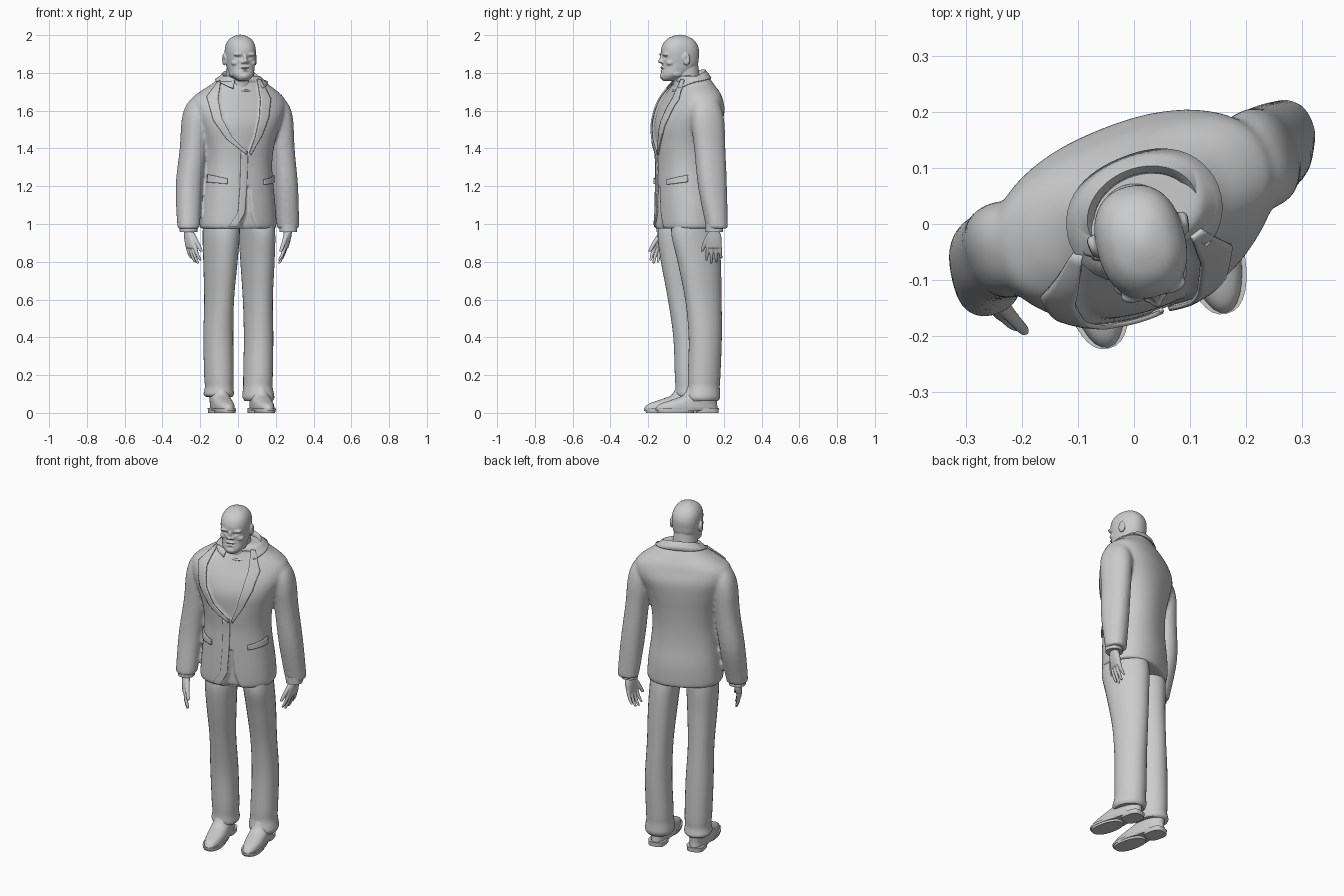
import bpy, bmesh, math
from mathutils import Vector, Matrix
from mathutils.bvhtree import BVHTree

if "Cube" in bpy.data.objects:
    bpy.data.objects.remove(bpy.data.objects["Cube"])

TWIST = math.radians(22)   # the whole body is turned a little


def loft(bm, rings, yaw=0.0, p=2.3, n=32, steps=4):
    """Stack of superellipse rings (z, cx, cy, rx, ry), smoothly interpolated and capped."""
    R = [Vector(r) for r in rings]
    dense = []
    for i in range(len(R) - 1):
        a, b = R[max(i - 1, 0)], R[i]
        c, d = R[i + 1], R[min(i + 2, len(R) - 1)]
        for s in range(steps):
            t = s / steps
            dense.append(0.5 * (2 * b + (c - a) * t + (2 * a - 5 * b + 4 * c - d) * t * t
                                + (3 * b - a - 3 * c + d) * t ** 3))
    dense.append(R[-1])
    cy, sy = math.cos(yaw), math.sin(yaw)
    loops = []
    for z, ox, oy, rx, ry in dense:
        row = []
        for k in range(n):
            t = 2 * math.pi * k / n
            c, s = math.cos(t), math.sin(t)
            x = rx * math.copysign(abs(c) ** (2 / p), c)
            y = ry * math.copysign(abs(s) ** (2 / p), s)
            row.append(bm.verts.new((ox + x * cy - y * sy, oy + x * sy + y * cy, z)))
        loops.append(row)
    for a, b in zip(loops, loops[1:]):
        for k in range(n):
            bm.faces.new((a[k], a[(k + 1) % n], b[(k + 1) % n], b[k]))
    bm.faces.new(loops[0])
    bm.faces.new(loops[-1])


def ball(bm, loc, size):
    bmesh.ops.create_uvsphere(bm, u_segments=20, v_segments=12, radius=1,
                              matrix=Matrix.Translation(loc) @ Matrix.Diagonal((*size, 1)))


def finish(name, bm, matrix=None, voxel=0, smooth=0, solid=0):
    """Turn a bmesh into a shaded object; voxel > 0 fuses overlapping pieces."""
    if matrix:
        bm.transform(matrix)
    bmesh.ops.recalc_face_normals(bm, faces=bm.faces)
    me = bpy.data.meshes.new(name)
    bm.to_mesh(me)
    bm.free()
    ob = bpy.data.objects.new(name, me)
    bpy.context.collection.objects.link(ob)
    if voxel:
        m = ob.modifiers.new("fuse", 'REMESH')
        m.mode, m.voxel_size = 'VOXEL', voxel
        m = ob.modifiers.new("soften", 'SMOOTH')
        m.factor, m.iterations = 0.5, smooth
        dg = bpy.context.evaluated_depsgraph_get()
        ob.data = bpy.data.meshes.new_from_object(ob.evaluated_get(dg))
        ob.modifiers.clear()
    if solid:
        m = ob.modifiers.new("thickness", 'SOLIDIFY')
        m.thickness, m.offset = solid, 0
    bpy.ops.object.select_all(action='DESELECT')
    bpy.context.view_layer.objects.active = ob
    ob.select_set(True)
    bpy.ops.object.shade_smooth_by_angle(angle=math.radians(50))
    return ob


def along(pts, t):
    f = t * (len(pts) - 1)
    i = min(int(f), len(pts) - 2)
    return Vector(pts[i]).lerp(Vector(pts[i + 1]), f - i)


def grid(name, rows, solid):
    bm = bmesh.new()
    V = [[bm.verts.new(p) for p in r] for r in rows]
    for a, b in zip(V, V[1:]):
        for k in range(len(a) - 1):
            bm.faces.new((a[k], a[k + 1], b[k + 1], b[k]))
    return finish(name, bm, solid=solid)


def place(x, y, z, yaw):
    return Matrix.Translation((x, y, z)) @ Matrix.Rotation(yaw, 4, 'Z')


# Jacket body, kept as a projection surface for the lapels and pockets
bm = bmesh.new()
loft(bm, [(.975, 0, .005, .2, .153), (1.0, 0, .005, .206, .158), (1.1, 0, .005, .199, .16),
          (1.22, 0, 0, .186, .155), (1.32, 0, 0, .18, .155), (1.42, 0, 0, .192, .163),
          (1.52, 0, .005, .225, .17), (1.6, 0, .02, .258, .16), (1.66, 0, .028, .258, .138),
          (1.70, .005, .033, .215, .122), (1.74, .01, .033, .155, .102), (1.785, .015, .03, .105, .08)],
     TWIST, n=64)
bmesh.ops.recalc_face_normals(bm, faces=bm.faces)
body = BVHTree.FromBMesh(bm)

# Sleeves, fused with the body
loft(bm, [(.975, -.262, -.108, .054, .054), (1.0, -.262, -.105, .059, .058), (1.2, -.26, -.065, .067, .075),
          (1.4, -.238, -.05, .066, .082), (1.55, -.226, -.045, .067, .087), (1.63, -.21, -.04, .06, .074),
          (1.68, -.19, -.035, .035, .045)], TWIST)
loft(bm, [(.975, .264, .164, .054, .054), (1.0, .264, .162, .058, .058), (1.2, .25, .14, .064, .077),
          (1.4, .232, .126, .062, .084), (1.55, .22, .114, .066, .09), (1.63, .205, .104, .06, .076),
          (1.68, .185, .1, .035, .045)], TWIST)
jacket = finish("jacket", bm, voxel=.0085, smooth=9)

# Sink the shirt opening and the gap between the front tails
left_in = [(-.09, 1.755), (-.105, 1.66), (-.085, 1.56), (-.03, 1.46), (.05, 1.38)]
right_in = [(.1, 1.765), (.118, 1.66), (.112, 1.56), (.09, 1.46), (.06, 1.38)]
tail_l, tail_r = [(.046, 1.2), (.035, 1.06), (-.01, .9)], [(.054, 1.2), (.066, 1.06), (.115, .9)]


def x_at(pts, z):
    for (x0, z0), (x1, z1) in zip(pts, pts[1:]):
        if z1 <= z <= z0:
            return x0 + (x1 - x0) * (z - z0) / (z1 - z0)


normals = [v.normal.copy() for v in jacket.data.vertices]
for v, nrm in zip(jacket.data.vertices, normals):
    for a, b, depth in ((left_in, right_in, .012), (tail_l, tail_r, .024)):
        xa, xb = x_at(a, v.co.z), x_at(b, v.co.z)
        if nrm.y < -.15 and v.co.y < 0 and xa is not None and xb is not None:
            inside = min(v.co.x - xa, xb - v.co.x) + .012
            v.co.y += depth * max(0, min(1, inside / .022))


def strip(name, a, b, lift, side=False, solid=.008):
    """Cloth strip between two outlines, draped on the jacket from the front or from +x."""
    rows = []
    for i in range(25):
        p, q = along(a, i / 24), along(b, i / 24)
        row = []
        for k in range(7):
            u, z = p.lerp(q, k / 6)
            o, d = (Vector((1, u, z)), Vector((-1, 0, 0))) if side else (Vector((u, -1, z)), Vector((0, 1, 0)))
            hit, nrm, _, _ = body.ray_cast(o, d)
            if hit is None:
                hit, nrm, _, _ = body.find_nearest(Vector((u, -.06, z)))
            row.append(hit + nrm * lift)
        rows.append(row)
    return grid(name, rows, solid)


# Lapels, front edge and pocket flaps
strip("lapel_left", left_in, [(-.105, 1.75), (-.165, 1.67), (-.13, 1.55), (-.06, 1.45), (.045, 1.365)], .004)
strip("lapel_right", right_in, [(.118, 1.76), (.172, 1.66), (.16, 1.56), (.125, 1.47), (.066, 1.365)], .004)
strip("front_edge", [(.052, 1.385), (.046, 1.2), (.036, 1.06), (-.005, .985)],
      [(.015, 1.385), (.01, 1.2), (0, 1.06), (-.05, .985)], .001)
strip("pocket_left", [(-.155, 1.262), (-.055, 1.24)], [(-.158, 1.22), (-.055, 1.212)], .005)
strip("pocket_right", [(-.1, 1.235), (.01, 1.26)], [(-.1, 1.208), (.01, 1.222)], .005, side=True)

# Turned collar: stands round the neck and folds down onto the jacket
rows = []
for i in range(41):
    t = math.radians(-140 + 280 * i / 40)
    s, c = math.sin(t), math.cos(t)
    top = 1.782 + .033 * c
    front = 1.25 if c < 0 else 1.0
    pts = [place(.015, .022, 0, TWIST) @ Vector((a * s, b * c * front, z)) for a, b, z in
           ((.128, .105, top - .04), (.118, .094, top - .02), (.101, .078, top),
            (.091, .07, top - .01), (.086, .066, top - .045))]
    hit, nrm, _, _ = body.find_nearest(pts[0])
    pts[0] = hit + nrm * .005
    rows.append(pts)
grid("jacket_collar", rows, .006)

# Shirt neckline
bpy.ops.mesh.primitive_torus_add(major_segments=40, minor_segments=10, major_radius=.073, minor_radius=.006,
                                 location=(.018, -.004, 1.735), rotation=(math.radians(24), 0, TWIST))
bpy.context.object.name = "shirt_neckline"
bpy.ops.object.shade_smooth()

# Trouser legs
legs = {
    "trouser_leg_left": [(.085, -.1, .03, .066, .08), (.1, -.102, .03, .076, .09), (.14, -.1, .028, .071, .086),
                         (.2, -.101, .027, .074, .088), (.4, -.104, .02, .075, .089), (.6, -.1, 0, .071, .1),
                         (.8, -.093, -.022, .081, .116), (.95, -.089, -.03, .088, .126),
                         (1.06, -.085, -.02, .085, .11)],
    "trouser_leg_right": [(.062, .11, .09, .07, .08), (.085, .108, .09, .081, .092), (.14, .105, .094, .074, .086),
                          (.2, .106, .096, .074, .088), (.4, .109, .102, .073, .09), (.6, .105, .092, .071, .101),
                          (.8, .103, .07, .079, .121), (.95, .1, .048, .083, .134), (1.06, .09, .04, .085, .11)]}
for name, rings in legs.items():
    bm = bmesh.new()
    loft(bm, rings, math.radians(27), p=2.1, steps=6)
    finish(name, bm)

# Shoes with soles
for side, x, y in (("left", -.083, -.057), ("right", .127, .005)):
    m = place(x, y, 0, math.radians(13)) @ Matrix.Diagonal((1.1, 1.02, 1.08, 1))
    bm = bmesh.new()
    loft(bm, [(.012, 0, 0, .044, .16), (.025, 0, 0, .048, .163), (.045, 0, .01, .048, .15),
              (.066, 0, .042, .047, .118), (.09, 0, .072, .045, .088), (.14, 0, .08, .04, .07)], p=2.2)
    finish("shoe_" + side, bm, m)
    bm = bmesh.new()
    loft(bm, [(.01, 0, -.045, .05, .12), (.022, 0, -.045, .051, .121)], steps=1)
    loft(bm, [(0, 0, -.06, .046, .095), (.022, 0, -.06, .05, .1)], steps=1)
    loft(bm, [(0, 0, .108, .043, .057), (.024, 0, .108, .045, .059)], steps=1, p=3)
    finish("sole_" + side, bm, m)

# Hands: palm, four fingers and thumb, fused
for side, wrist, X, Y, Z in (("left", (-.262, -.11, .97), (.6, -.8, 0), (.8, .6, 0), (-.14, .36, 1)),
                             ("right", (.266, .15, .97), (-.1, -1, 0), (-1, .1, 0), (.14, .03, 1))):
    bm = bmesh.new()
    loft(bm, [(-.09, 0, 0, .035, .012), (-.075, 0, 0, .038, .015), (-.04, 0, 0, .037, .019),
              (0, 0, 0, .027, .021), (.05, 0, 0, .028, .024)], n=20)
    for i, length in enumerate((.072, .086, .08, .062)):
        x, fan = .029 - .0193 * i, (1.5 - i) * .005
        loft(bm, [(-.08 - length, x + fan, .02, .003, .003), (-.076 - length, x + fan, .019, .0065, .0065),
                  (-.08 - length / 2, x + fan / 2, .007, .0085, .009), (-.065, x, 0, .0095, .011)], n=12)
    loft(bm, [(-.108, .06, .016, .004, .004), (-.1, .058, .015, .009, .009), (-.06, .043, .008, .012, .011),
              (-.015, .018, .002, .015, .014)], n=12)
    m = Matrix((X, Y, Z)).transposed().to_4x4()
    m.translation = wrist
    finish("hand_" + side, bm, m @ Matrix.Diagonal((1.06, 1.08, 1.08, 1)), voxel=.0035, smooth=3)
    # Shirt cuff peeping out of the sleeve
    bm = bmesh.new()
    loft(bm, [(.958, wrist[0], wrist[1], .045, .045), (1.0, wrist[0], wrist[1], .047, .047)], TWIST, steps=1)
    finish("shirt_cuff_" + side, bm)

# Head: skull, neck and facial features, fused
bm = bmesh.new()
loft(bm, [(1.757, 0, -.058, .022, .03), (1.768, 0, -.052, .04, .048), (1.79, 0, -.035, .06, .068),
          (1.82, 0, -.012, .069, .086), (1.85, 0, 0, .074, .096), (1.88, 0, 0, .078, .1),
          (1.92, 0, 0, .079, .101), (1.955, 0, 0, .072, .089), (1.982, 0, 0, .053, .064),
          (1.997, 0, 0, .026, .03), (2.002, 0, 0, .006, .007)], n=40)
loft(bm, [(1.66, 0, .045, .08, .08), (1.72, 0, .037, .071, .072), (1.78, 0, .034, .068, .072),
          (1.86, 0, .027, .06, .068)], p=2)
for s in (-1, 1):
    ball(bm, (s * .031, -.087, 1.898), (.03, .016, .01))     # brow
    ball(bm, (s * .046, -.066, 1.853), (.022, .022, .016))   # cheekbone
    ball(bm, (s * .013, -.098, 1.857), (.009, .011, .008))   # nostril
    ball(bm, (s * .084, .014, 1.872), (.011, .02, .033))     # ear
    ball(bm, (s * .053, -.03, 1.797), (.015, .03, .02))      # jaw corner
ball(bm, (0, -.097, 1.876), (.01, .015, .026))               # nose bridge
ball(bm, (0, -.105, 1.861), (.012, .016, .01))               # nose tip
ball(bm, (0, -.092, 1.828), (.026, .014, .007))              # upper lip
ball(bm, (0, -.092, 1.812), (.023, .014, .007))              # lower lip
ball(bm, (0, -.09, 1.783), (.028, .02, .018))                # chin
head = finish("head", bm, voxel=.004, smooth=3)
# Press in the eye sockets, mouth line and ear hollows
for v in head.data.vertices:
    c = v.co
    if c.y < -.04:
        eye = ((abs(c.x) - .03) / .016) ** 2 + ((c.z - 1.881) / .009) ** 2
        mouth = (c.x / .022) ** 2 + ((c.z - 1.82) / .004) ** 2
        c.y += .008 * math.exp(-eye) + .005 * math.exp(-mouth)
    elif abs(c.x) > .08:
        hollow = ((c.y - .01) / .009) ** 2 + ((c.z - 1.874) / .015) ** 2
        c.x -= math.copysign(.007 * math.exp(-hollow), c.x)
head.data.transform(place(.012, -.032, 0, math.radians(15)))
